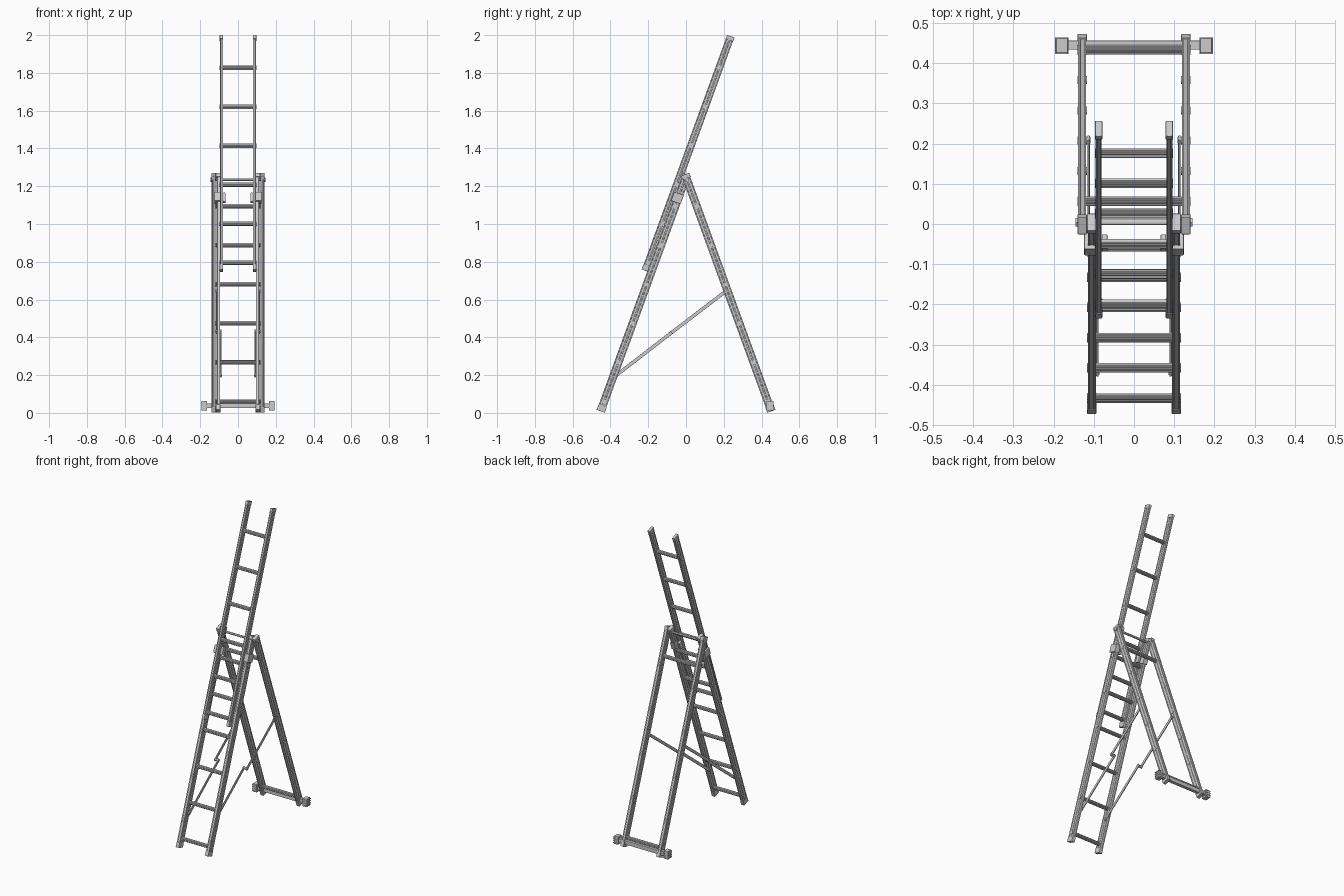
import bpy, bmesh, math
from mathutils import Matrix, Vector

if "Cube" in bpy.data.objects:
    bpy.data.objects.remove(bpy.data.objects["Cube"])

TILT = math.radians(20)


def frame(y, z, angle):
    """Local ladder frame: x across, y through the rail, z along the rail."""
    return Matrix.Translation((0, y, z)) @ Matrix.Rotation(angle, 4, 'X')


def finish(name, bm, m=Matrix()):
    bmesh.ops.recalc_face_normals(bm, faces=bm.faces)
    me = bpy.data.meshes.new(name)
    bm.to_mesh(me)
    bm.free()
    ob = bpy.data.objects.new(name, me)
    ob.matrix_world = m
    bpy.context.collection.objects.link(ob)
    return ob


def extrude(name, pts, length, m):
    """Extrude a closed xy profile along local z."""
    bm = bmesh.new()
    f = bm.faces.new([bm.verts.new((x, y, 0)) for x, y in pts])
    r = bmesh.ops.extrude_face_region(bm, geom=[f])
    vs = [g for g in r['geom'] if isinstance(g, bmesh.types.BMVert)]
    bmesh.ops.translate(bm, verts=vs, vec=(0, 0, length))
    return finish(name, bm, m)


def box(name, center, size, m=Matrix(), bevel=0.0):
    bm = bmesh.new()
    bmesh.ops.create_cube(bm, size=1)
    bmesh.ops.scale(bm, verts=bm.verts, vec=size)
    bmesh.ops.translate(bm, verts=bm.verts, vec=center)
    if bevel:
        bmesh.ops.bevel(bm, geom=bm.edges[:], offset=bevel, segments=2,
                        profile=0.5, affect='EDGES')
    return finish(name, bm, m)


def rail_profile(cx, w, d):
    """Rectangular extrusion with shallow grooves on its four sides."""
    hx, hy, g = w / 2, d / 2, 0.0015
    quarter = [(hx, 0.15 * hy), (hx - g, 0.2 * hy), (hx - g, 0.7 * hy),
               (hx, 0.75 * hy), (hx, hy), (0.5 * hx, hy),
               (0.4 * hx, hy - g)]
    half = quarter + [(-x, y) for x, y in reversed(quarter)]
    return [(cx + x, y) for x, y in half + [(-x, -y) for x, y in half]]


def ribbed(r, n=32):
    return [((r if i % 2 else r * 0.9) * math.cos(2 * math.pi * i / n),
             (r if i % 2 else r * 0.9) * math.sin(2 * math.pi * i / n))
            for i in range(n)]


def circle(r, n=20):
    return [(r * math.cos(2 * math.pi * i / n), r * math.sin(2 * math.pi * i / n))
            for i in range(n)]


def crossbar(name, pts, x0, x1, y, z, m=Matrix()):
    """Bar along x from x0 to x1."""
    return extrude(name, pts, x1 - x0, m @ Matrix.Translation((x0, y, z))
                   @ Matrix.Rotation(math.pi / 2, 4, 'Y'))


def section(name, m, cx, w, d, length, first, rungs):
    """Two rails with end caps, through rungs and rung end plugs."""
    for s in (-1, 1):
        extrude(name + "_rail", rail_profile(s * cx, w, d), length, m)
        for z in (0.016, length - 0.011):
            h = 0.032 if z < 0.02 else 0.022
            box(name + "_end_cap", (s * cx, 0, z), (w + 0.003, d + 0.003, h), m, 0.002)
    out = cx + w / 2 + 0.002
    for k in range(6):
        z = first + 0.22 * k
        if k in rungs:
            crossbar(name + "_rung", ribbed(0.012), -out, out, 0, z, m)
        else:
            for s in (-1, 1):
                c = s * cx
                crossbar(name + "_rung_plug", circle(0.01), c - w / 2 - 0.002,
                         c + w / 2 + 0.002, 0, z, m)


lower = frame(-0.452, 0.0085, -TILT)
rear = frame(0.452, 0.0085, TILT)
fly = frame(-0.215, 0.752, -TILT)

section("lower_section", lower, 0.105, 0.020, 0.043, 1.335, 0.055, range(6))
section("rear_section", rear, 0.129, 0.020, 0.043, 1.335, 0.055, (0, 5))
section("fly_section", fly, 0.088, 0.015, 0.040, 1.322, 0.045, range(6))

# Hinge at the apex
crossbar("hinge_rod", circle(0.007), -0.145, 0.145, 0.004, 1.235)
for s in (-1, 1):
    a, b = sorted((s * 0.139, s * 0.146))
    crossbar("hinge_bolt_head", circle(0.012, 6), a, b, 0.004, 1.235)
    # Guide brackets and locking hooks
    box("guide_bracket", (s * 0.108, -0.004, 1.2), (0.032, 0.054, 0.05), lower, 0.003)
    box("locking_hook", (s * 0.073, -0.006, 1.2), (0.014, 0.03, 0.05), lower, 0.003)

# Folding side braces: two overlapping links joined by a pin
foot, knee, top = [Vector(p) for p in ((-0.368, 0.2), (-0.07, 0.43), (0.208, 0.642))]


def link(name, x, p, q):
    d = q - p
    m = Matrix.Translation((x, p.x, p.y)) @ Matrix.Rotation(
        math.atan2(d.y, d.x) - math.pi / 2, 4, 'X')
    box(name, (0, 0, d.length / 2), (0.006, 0.018, d.length + 0.018), m, 0.0015)


for s in (-1, 1):
    link("brace_lower_link", s * 0.091, foot, knee)
    link("brace_upper_link", s * 0.113, knee, top)
    for p, x0, x1 in ((foot, 0.086, 0.100), (knee, 0.087, 0.118), (top, 0.108, 0.122)):
        a, b = sorted((s * x0, s * x1))
        crossbar("brace_pin", circle(0.008), a, b, p.x, p.y)

# Stabiliser bar with rubber feet behind the rear section
box("stabiliser_bar", (0, 0.445, 0.038), (0.35, 0.022, 0.026), bevel=0.002)
for s in (-1, 1):
    box("stabiliser_foot", (s * 0.179, 0.444, 0.038), (0.03, 0.038, 0.052), bevel=0.003)
    for z in (0.02, 0.032, 0.044, 0.056):
        box("foot_rib", (s * 0.180, 0.444, z), (0.034, 0.041, 0.004))
